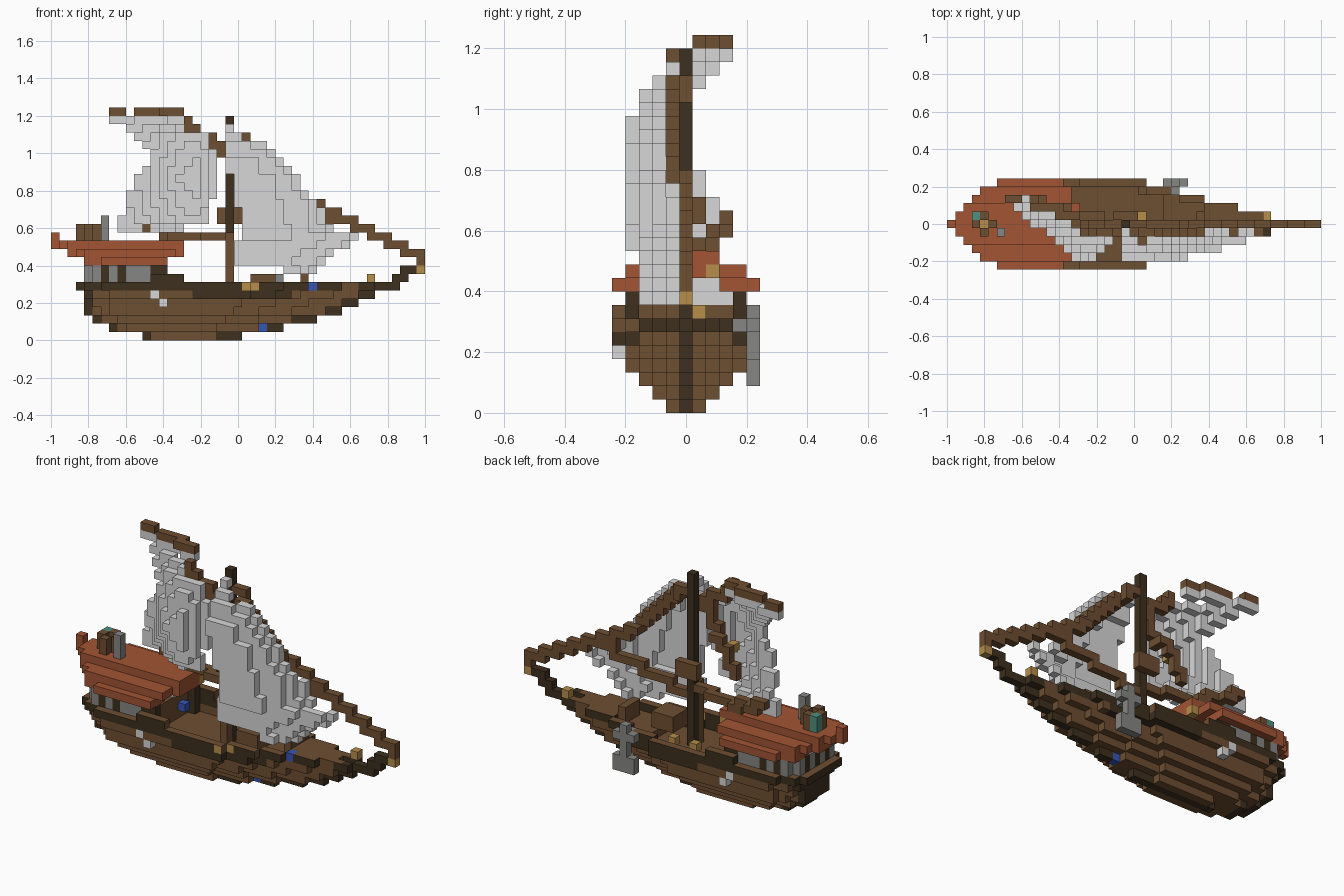
import bpy
import math

cube = bpy.data.objects.get("Cube")
if cube:
    bpy.data.objects.remove(cube, do_unlink=True)

V = 2 / 45          # edge of one block
CENTRE = 22         # column that sits on x = 0

COLOURS = {
    "wood": (.155, .077, .031), "dark_wood": (.047, .029, .013),
    "red_roof": (.36, .09, .035), "canvas": (.67, .68, .67),
    "iron": (.24, .245, .23), "brass": (.47, .27, .07),
    "green_glass": (.08, .28, .21), "blue_paint": (.04, .09, .45),
}
NAMES = list(COLOURS)
materials = []
for name, rgb in COLOURS.items():
    m = bpy.data.materials.new(name)
    m.use_nodes = True
    m.diffuse_color = (*rgb, 1)
    m.node_tree.nodes["Principled BSDF"].inputs["Base Color"].default_value = (*rgb, 1)
    materials.append(m)

owner = {}          # block -> (part name, colour); later parts replace earlier ones


def put(part, colour, i, j, k):
    owner[(i, j, k)] = (part, colour)


def box(part, colour, irange, jrange, krange):
    for i in range(irange[0], irange[1] + 1):
        for j in range(jrange[0], jrange[1] + 1):
            for k in range(krange[0], krange[1] + 1):
                put(part, colour, i, j, k)


def spar(part, colour, a, b):
    """Stair-stepped line of blocks whose steps share faces."""
    n = max(abs(q - p) for p, q in zip(a, b))
    last = None
    for s in range(n + 1):
        p = [round(u + (w - u) * s / n) for u, w in zip(a, b)]
        if last:
            step = list(last)
            for axis in (1, 0, 2):
                step[axis] = p[axis]
                put(part, colour, *step)
        put(part, colour, *p)
        last = p


def along(points, t):
    """Piecewise linear profile lookup."""
    for (a, u), (b, w) in zip(points, points[1:]):
        if t <= b:
            return u + (w - u) * (t - a) / (b - a)
    return points[-1][1]


# Hull: each layer has a stern column, a bow column and a greatest half width
LAYERS = [(11, 22, 1), (7, 27, 2), (5, 31, 3), (4, 34, 4), (4, 36, 4), (4, 38, 5), (3, 40, 5)]


def half_width(k, i):
    a, b, w = LAYERS[k]
    t = (i - a) / (b - a)
    return int(w * min(1, .3 + .06 * k + 4 * t, 2.05 * (1 - t)) + .5)


for k, (a, b, w) in enumerate(LAYERS):
    for i in range(a, b + 1):
        h = half_width(k, i)
        for j in range(-h, h + 1):
            rim = abs(j) >= h or i in (a, b)
            if k < 6 and i < b:
                rim = rim or abs(j) > half_width(k, i + 1)
            if k == 5 and 4 <= i <= 36:
                rim = rim or abs(j) > half_width(4, i)
            if rim or k < 5 or (k == 5 and i > 25):
                tip = i == a or (j == 0 and (i > b - 3 or k == 0))
                band = k == 6 or (k == 5 and rim and 16 < i < 29)
                put("hull", "dark_wood" if tip or band else "wood", i, j, k)

# Bowsprit and brass fittings
spar("bowsprit", "dark_wood", (39, 0, 6), (43, 0, 8))
put("bow_cap", "brass", 44, 0, 8)
put("bow_lamp", "brass", 38, 1, 7)
put("rail_fitting", "brass", 23, -5, 6)
put("rail_fitting", "brass", 24, -4, 6)
put("deck_fitting", "brass", 20, 1, 5)
put("deck_fitting", "brass", 23, 1, 5)

# Foredeck cargo and side details
box("foredeck", "wood", (30, 36), (-1, 1), (6, 6))
box("cargo", "wood", (24, 26), (-2, 0), (6, 7))
box("cargo", "wood", (30, 30), (-1, 1), (7, 7))
put("cargo_barrel", "blue_paint", 31, -2, 6)
put("deck_barrel", "blue_paint", 13, 2, 6)
put("keel_mark", "blue_paint", 25, 0, 1)
for side in (-1, 1):
    put("hull_patch", "canvas", 12, side * 5, 5)
    put("hull_patch", "canvas", 13, side * 5, 4)

# Anchor on the far side
box("anchor", "iron", (27, 27), (5, 5), (2, 7))
box("anchor", "iron", (26, 28), (5, 5), (2, 3))
box("anchor", "iron", (26, 28), (5, 5), (6, 6))
put("anchor", "iron", 27, 4, 6)

# Stern cabin: posts and window panels under the roof
for i in range(4, 13):
    for side in (-1, 1):
        h = 3 if i < 5 else 4
        colour = "dark_wood" if i in (4, 6, 8, 12) else "iron"
        box("cabin_wall", colour, (i, i), (side * h, side * h), (7, 8))
for j in range(-3, 4):
    box("cabin_back", "iron" if j % 2 else "dark_wood", (4, 4), (j, j), (7, 8))
box("cabin_front", "wood", (12, 12), (-4, 4), (5, 7))
box("cabin_curtain", "canvas", (12, 12), (1, 3), (8, 9))
for side in (-1, 1):
    box("cabin_rail", "dark_wood", (12, 15), (side * 5, side * 5), (7, 7))
    box("cabin_post", "dark_wood", (13, 13), (side * 4, side * 4), (5, 9))

# Vaulted roof, pointed at the stern
for i in range(16):
    h = min(i, 4 if i < 6 else 5)
    for j in range(-h, h + 1):
        d = abs(j)
        if i > (13 if d == 5 else 14 if d > 2 else 15):
            continue
        top = 9 if d == 5 else 10 if d > 2 else 11
        put("roof", "red_roof", i, j, top)
        lowest = 9 if 4 <= i <= 13 else 10
        if i > 1 and top - 1 >= lowest:
            put("roof", "red_roof", i, j, top - 1)
put("roof", "red_roof", 0, 0, 12)
put("eave_lamp", "brass", 15, 2, 10)

# Stern lantern and chimney
for di, dj in ((1, 0), (-1, 0), (0, 1), (0, -1)):
    box("lantern_frame", "wood", (4 + di, 4 + di), (dj, dj), (12, 13))
put("lantern_light", "brass", 4, 0, 12)
box("lantern_glass", "green_glass", (3, 3), (1, 1), (12, 13))
box("chimney", "iron", (6, 6), (-1, -1), (12, 14))

# Mainsail: hung between the gaff and boom, bellied to the front
MAIN_LEFT = [(13, 8), (15, 9), (17, 9), (21, 12), (23, 11), (25, 9), (26, 7)]
MAIN_RIGHT = [(13, 15), (14, 18), (19, 19), (21, 19), (24, 18), (26, 15)]
MAIN_BELLY = [(8, .7), (15, 4.7), (17, 4.5), (19, 2.6)]
for k in range(13, 27):
    swell = max(0, math.sin(math.pi * (k - 12) / 14)) ** .6
    for i in range(round(along(MAIN_LEFT, k)), round(along(MAIN_RIGHT, k)) + 1):
        j = round(3 * (20 - i) / 13 - swell * along(MAIN_BELLY, max(i, 8)))
        put("mainsail", "canvas", i, max(-4, j), k)

# Jib: triangular, bellied to the front and curling back to the stay
JIB_LEFT = [(8, 28), (9, 22), (11, 22), (12, 23), (15, 23), (16, 22), (19, 22), (20, 21), (25, 21)]
JIB_RIGHT = [(8, 31), (9, 32), (12, 36), (13, 33), (17, 30), (20, 28), (23, 25), (24, 22), (25, 21)]
JIB_BELLY = [(8, 2), (11, 2.4), (13, 3), (15, 3), (16, 2), (21, 1.8), (23, .8), (24, 0), (25, -1)]
for k in range(8, 26):
    left, right = round(along(JIB_LEFT, k)), round(along(JIB_RIGHT, k))
    luff = 2 if k > 15 else 1
    for i in range(left, right + 1):
        u = (i - left) / max(1, right - left)
        belly = along(JIB_BELLY, k)
        put("jib", "canvas", i, -round(luff + belly * (1 - u ** 3 if belly > 0 else 1)), k)

# Mast and rigging
box("mast", "dark_wood", (21, 21), (0, 0), (5, 26))
box("mast_post", "wood", (21, 21), (-1, -1), (5, 12))
spar("forestay", "wood", (22, 0, 24), (24, -1, 22))
spar("forestay", "wood", (24, -1, 22), (29, -1, 17))
spar("forestay", "wood", (29, -1, 17), (31, 0, 16))
spar("forestay", "wood", (31, 0, 16), (44, 0, 9))
spar("jib_boom", "wood", (22, 0, 11), (33, 0, 14))
spar("gaff", "wood", (20, -1, 23), (16, -1, 26))
spar("gaff", "wood", (15, 1, 27), (10, 2, 27))
box("gaff", "wood", (7, 8), (3, 3), (27, 27))
spar("main_boom", "wood", (20, 0, 12), (15, 1, 12))
spar("main_boom", "wood", (15, 1, 12), (9, 3, 14))
put("main_boom", "wood", 11, 1, 13)
spar("sail_brace", "wood", (20, -1, 22), (15, 0, 15))
put("brace_fitting", "brass", 16, -1, 18)
box("mast_cleat", "wood", (20, 22), (1, 1), (14, 15))

parts = {}
for block, (part, colour) in owner.items():
    parts.setdefault(part, {})[block] = colour

# Mesh only the outer faces of the blocks
CORNERS = ((-1, -1), (1, -1), (1, 1), (-1, 1))
for part, blocks in parts.items():
    planked = part in ("hull", "cabin_rail", "rail_fitting")
    index, faces, slots = {}, [], []
    used = sorted(set(blocks.values()) | ({"wood"} if planked else set()))
    for block, colour in blocks.items():
        for axis in range(3):
            for sign in (-1, 1):
                near = list(block)
                near[axis] += sign
                if tuple(near) in owner:
                    continue
                face = []
                for p, q in CORNERS[::sign]:
                    corner = [2 * c for c in block]
                    corner[axis] += sign
                    corner[(axis + 1) % 3] += p
                    corner[(axis + 2) % 3] += q
                    face.append(index.setdefault(tuple(corner), len(index)))
                faces.append(face)
                # rail caps and rail ends show the lighter plank
                end = axis == 0 and abs(block[1]) > 3 and block[2] > 5
                cap = planked and sign > 0 and block[0] < 38 and (axis == 2 or end)
                slots.append(used.index("wood" if cap else colour))
    verts = [((x / 2 - CENTRE) * V, y / 2 * V, (z / 2 + .5) * V) for x, y, z in index]
    mesh = bpy.data.meshes.new(part)
    mesh.from_pydata(verts, [], faces)
    for colour in used:
        mesh.materials.append(materials[NAMES.index(colour)])
    mesh.polygons.foreach_set("material_index", slots)
    mesh.update()
    bpy.context.collection.objects.link(bpy.data.objects.new(part, mesh))
